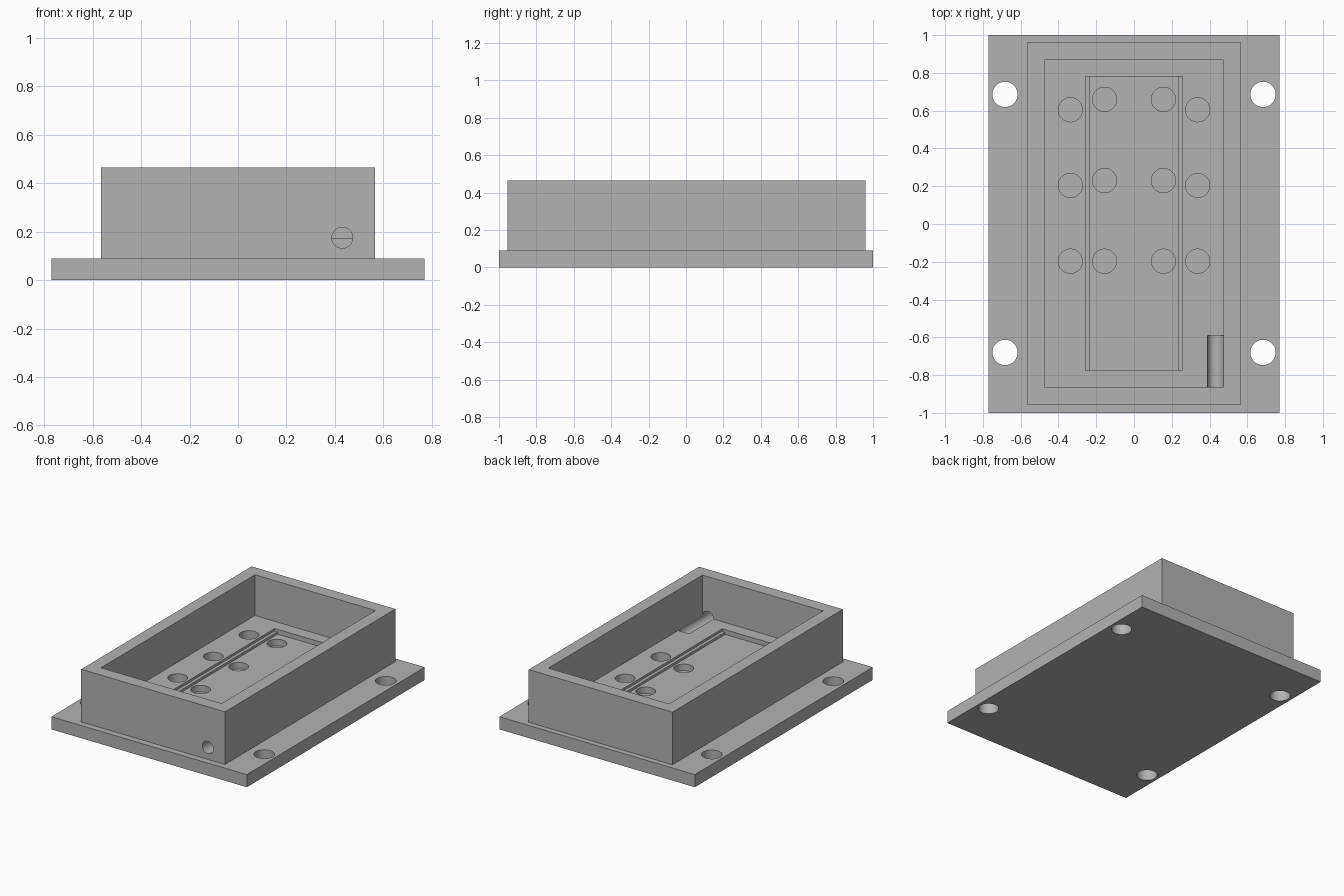
import bpy
import math

if "Cube" in bpy.data.objects:
    bpy.data.objects.remove(bpy.data.objects["Cube"], do_unlink=True)

grey = bpy.data.materials.new("plain_grey")
grey.use_nodes = True
colour = (0.45, 0.45, 0.45, 1)
grey.diffuse_color = colour
grey.node_tree.nodes["Principled BSDF"].inputs["Base Color"].default_value = colour


def block(name, x, y0, y1, z0, z1):
    """Box centred on x = 0 with half-width x."""
    bpy.ops.mesh.primitive_cube_add(size=1, location=(0, (y0 + y1) / 2, (z0 + z1) / 2))
    ob = bpy.context.object
    ob.name = name
    ob.scale = (2 * x, y1 - y0, z1 - z0)
    bpy.ops.object.transform_apply(location=True, rotation=True, scale=True)
    ob.data.materials.append(grey)
    return ob


def rod(name, radius, depth, location, rotation=(0, 0, 0)):
    bpy.ops.mesh.primitive_cylinder_add(vertices=48, radius=radius, depth=depth,
                                        location=location, rotation=rotation)
    ob = bpy.context.object
    ob.name = name
    ob.data.materials.append(grey)
    return ob


def combine(body, tool, operation):
    """Apply a boolean and discard its tool."""
    bpy.context.view_layer.objects.active = body
    mod = body.modifiers.new(tool.name, "BOOLEAN")
    mod.operation = operation
    mod.solver = "EXACT"
    mod.object = tool
    bpy.ops.object.modifier_apply(modifier=mod.name)
    bpy.data.objects.remove(tool, do_unlink=True)


# Flanged base with the tall rectangular housing
plate_top, floor, rim = 0.09, 0.175, 0.465
body = block("enclosure_body", 0.77, -1, 1, 0, plate_top)
combine(body, block("housing", 0.566, -0.955, 0.961, 0.03, rim), "UNION")

# Open cavity, then the two-step pocket in its floor
combine(body, block("cavity", 0.475, -0.863, 0.869, floor, 0.6), "DIFFERENCE")
combine(body, block("upper_step", 0.257, -0.775, 0.78, floor - 0.017, 0.3), "DIFFERENCE")
combine(body, block("lower_step", 0.234, -0.775, 0.78, floor - 0.034, 0.3), "DIFFERENCE")

# Blind round sockets in the floor and pocket
socket_bottom = 0.095
for side in (-1, 1):
    for x, rows in ((0.337, (0.605, 0.204, -0.197)), (0.156, (0.66, 0.23, -0.197))):
        for y in rows:
            tool = rod("socket", 0.064, 0.2, (side * x, y, socket_bottom + 0.1))
            combine(body, tool, "DIFFERENCE")

    # Through holes for mounting
    for y in (-0.68, 0.686):
        combine(body, rod("mounting_hole", 0.067, 0.4, (side * 0.683, y, 0.05)), "DIFFERENCE")

# Cable hole through the front wall, running on as a trough in the floor
trough_end, start = -0.59, -1.1
tool = rod("cable_hole", 0.043, trough_end - start,
           (0.431, (trough_end + start) / 2, floor), (math.pi / 2, 0, 0))
combine(body, tool, "DIFFERENCE")

bpy.ops.object.select_all(action="DESELECT")
body.select_set(True)
bpy.context.view_layer.objects.active = body
bpy.ops.object.shade_smooth_by_angle(angle=math.radians(30))
